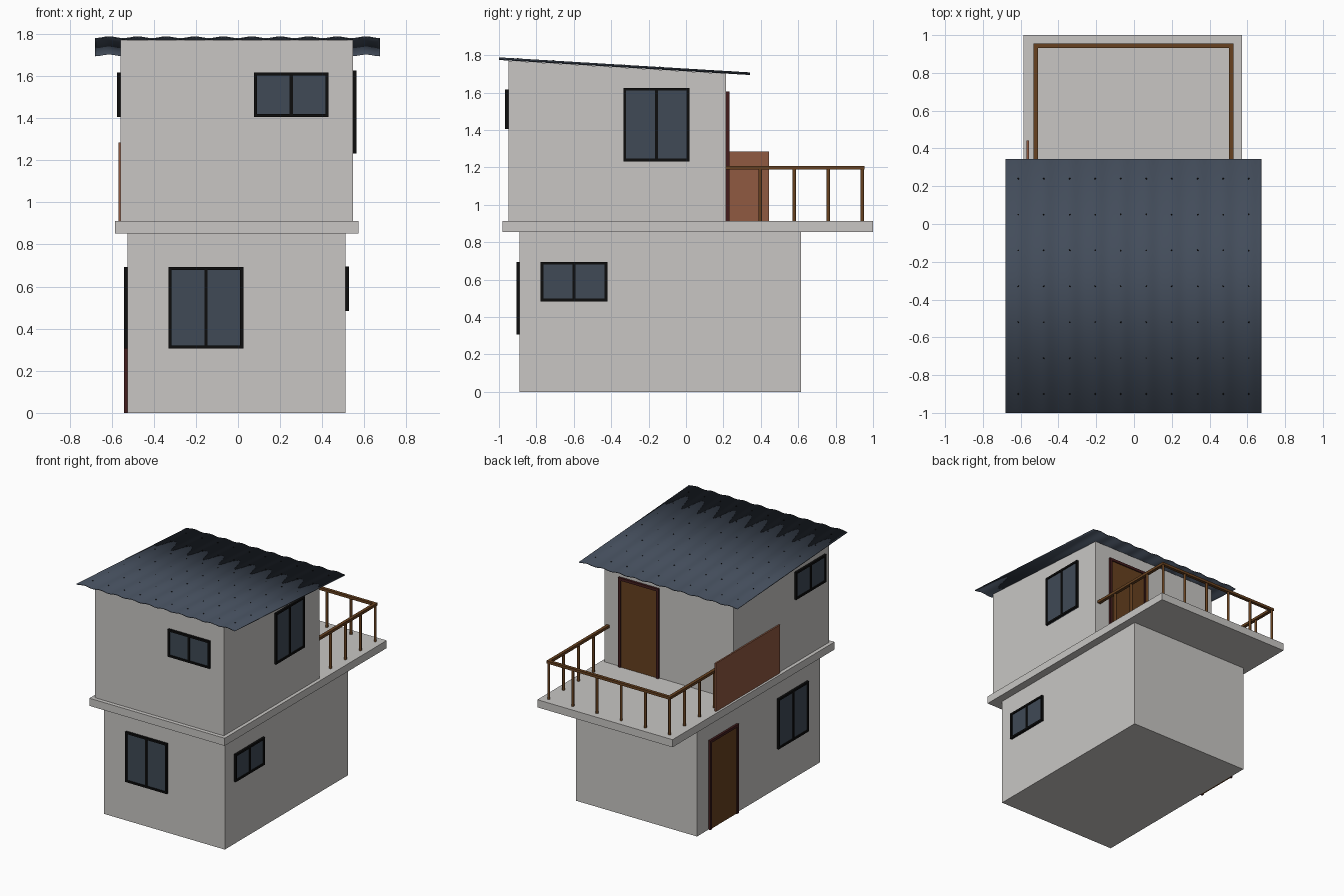
import bpy, bmesh, math
from mathutils import Matrix, Vector

cube = bpy.data.objects.get("Cube")
if cube:
    bpy.data.objects.remove(cube, do_unlink=True)


def material(name, colour):
    m = bpy.data.materials.new(name)
    m.use_nodes = True
    m.diffuse_color = (*colour, 1)
    m.node_tree.nodes["Principled BSDF"].inputs["Base Color"].default_value = (*colour, 1)
    return m


PLASTER = material("pale plaster", (.58, .565, .55))
ROOF = material("slate blue metal", (.055, .072, .102))
GLASS = material("dark glass", (.05, .068, .092))
BLACK = material("black frame", (.004, .004, .004))
WOOD = material("brown wood", (.135, .053, .014))
TRIM = material("dark red trim", (.055, .012, .012))
PANEL = material("terracotta panel", (.28, .1, .053))


def finish(name, bm, mat):
    bmesh.ops.recalc_face_normals(bm, faces=bm.faces)
    mesh = bpy.data.meshes.new(name)
    bm.to_mesh(mesh)
    bm.free()
    mesh.materials.append(mat)
    ob = bpy.data.objects.new(name, mesh)
    bpy.context.collection.objects.link(ob)
    return ob


def add_box(bm, lo, hi):
    lo, hi = Vector(lo), Vector(hi)
    return bmesh.ops.create_cube(bm, size=1, matrix=Matrix.Translation((lo + hi) / 2)
                                 @ Matrix.Diagonal((*(hi - lo), 1)))["verts"]


def boxes(name, mat, *spans):
    bm = bmesh.new()
    for lo, hi in spans:
        add_box(bm, lo, hi)
    return finish(name, bm, mat)


def roof_z(y):
    """Height of the sloping wall top and roof underside."""
    return 1.713 - .06 * y


# Storeys and the slab that carries the balcony
boxes("lower_storey", PLASTER, ((-.525, -.89, 0), (.51, .615, .855)))
boxes("floor_slab", PLASTER, ((-.585, -.98, .853), (.572, 1, .912)))
bm = bmesh.new()
for v in add_box(bm, (-.557, -.95, .91), (.545, .215, 1.7)):
    if v.co.z > 1:
        v.co.z = roof_z(v.co.y)
finish("upper_storey", bm, PLASTER)


def opening(name, axis, wall, side, u, z, frame_mat, fill_mat, bar, is_door):
    """Framed window or door on a wall; axis is the wall normal, side its sign."""
    def span(u0, u1, z0, z1, depth):
        a, b = sorted((wall - side * .003, wall + side * depth))
        if axis == "x":
            return (a, u0, z0), (b, u1, z1)
        return (u0, a, z0), (u1, b, z1)

    (u0, u1), (z0, z1) = u, z
    parts = [span(u0, u0 + bar, z0, z1, .017), span(u1 - bar, u1, z0, z1, .017),
             span(u0 + bar, u1 - bar, z1 - bar, z1, .017)]
    if not is_door:
        mid = (u0 + u1) / 2
        parts += [span(u0 + bar, u1 - bar, z0, z0 + bar, .017),
                  span(mid - bar / 2, mid + bar / 2, z0 + bar, z1 - bar, .015)]
    boxes(name + "_frame", frame_mat, *parts)
    boxes(name + ("_leaf" if is_door else "_glass"), fill_mat,
          span(u0 + bar, u1 - bar, z0, z1 - bar, .009))


for name, axis, wall, side, u, z in (
        ("front_lower_window", "y", -.89, -1, (-.33, .025), (.305, .693)),
        ("front_upper_window", "y", -.95, -1, (.075, .43), (1.405, 1.617)),
        ("left_lower_window", "x", .51, 1, (-.778, -.42), (.483, .695)),
        ("left_upper_window", "x", .545, 1, (-.335, .018), (1.232, 1.625)),
        ("right_lower_window", "x", -.525, -1, (-.73, -.36), (.305, .693)),
        ("right_upper_window", "x", -.557, -1, (-.9, -.53), (1.405, 1.617))):
    opening(name, axis, wall, side, u, z, BLACK, GLASS, .015, False)
opening("lower_door", "x", -.525, -1, (.127, .475), (0, .69), TRIM, WOOD, .02, True)
opening("balcony_door", "y", .215, 1, (.075, .42), (.912, 1.605), TRIM, WOOD, .02, True)

# Upright privacy panel beside the balcony
boxes("side_panel", PANEL, ((-.568, -.34, .912), (-.556, .443, 1.285)))

# Balcony railing: handrail on three sides and round posts
left, right, back, start = .514, -.52, .943, .215
half, low, top = .012, 1.188, 1.208
boxes("handrail", WOOD,
      ((right - half, start, low), (right + half, back + half, top)),
      ((left - half, start, low), (left + half, back + half, top)),
      ((right + half, back - half, low), (left - half, back + half, top)))
spots = [(right + (left - right) * i / 5, back) for i in range(6)]
spots += [(x, back - (back - start) * i / 4) for x in (left, right) for i in (1, 2, 3)]
bm = bmesh.new()
for x, y in spots:
    bmesh.ops.create_cone(bm, cap_ends=True, segments=12, radius1=.01, radius2=.01,
                          depth=low - .91, matrix=Matrix.Translation((x, y, (low + .91) / 2)))
posts = finish("railing_posts", bm, WOOD)

# Corrugated roof sheet
x_min, x_max, pitch, steps, wave = -.68, .675, .1355, 12, .006
y_front, y_back = -1, .343
count = round((x_max - x_min) / pitch) * steps
bm = bmesh.new()
rows = []
for i in range(count + 1):
    x = x_min + (x_max - x_min) * i / count
    lift = .007 + wave * (1 - math.cos(2 * math.pi * i / steps)) / 1.5
    rows.append([bm.verts.new((x, y, roof_z(y) + lift)) for y in (y_front, y_back)])
for a, b in zip(rows, rows[1:]):
    bm.faces.new((a[0], b[0], b[1], a[1]))
roof = finish("corrugated_roof", bm, ROOF)
solid = roof.modifiers.new("sheet thickness", "SOLIDIFY")
solid.thickness = .006
solid.offset = -1

# Roof screws along the ridges
bm = bmesh.new()
for i in range(count // steps):
    x = x_min + (i + .5) * pitch
    for j in range(7):
        y = y_front + .1 + j * .19
        bmesh.ops.create_cone(bm, cap_ends=True, segments=6, radius1=.005, radius2=.004, depth=.004,
                              matrix=Matrix.Translation((x, y, roof_z(y) + .007 + wave * 4 / 3)))
finish("roof_screws", bm, BLACK)

# Smooth the curved parts, keeping sharp edges
for ob in (posts, roof):
    bpy.ops.object.select_all(action="DESELECT")
    ob.select_set(True)
    bpy.context.view_layer.objects.active = ob
    bpy.ops.object.shade_smooth_by_angle(angle=math.radians(40))
